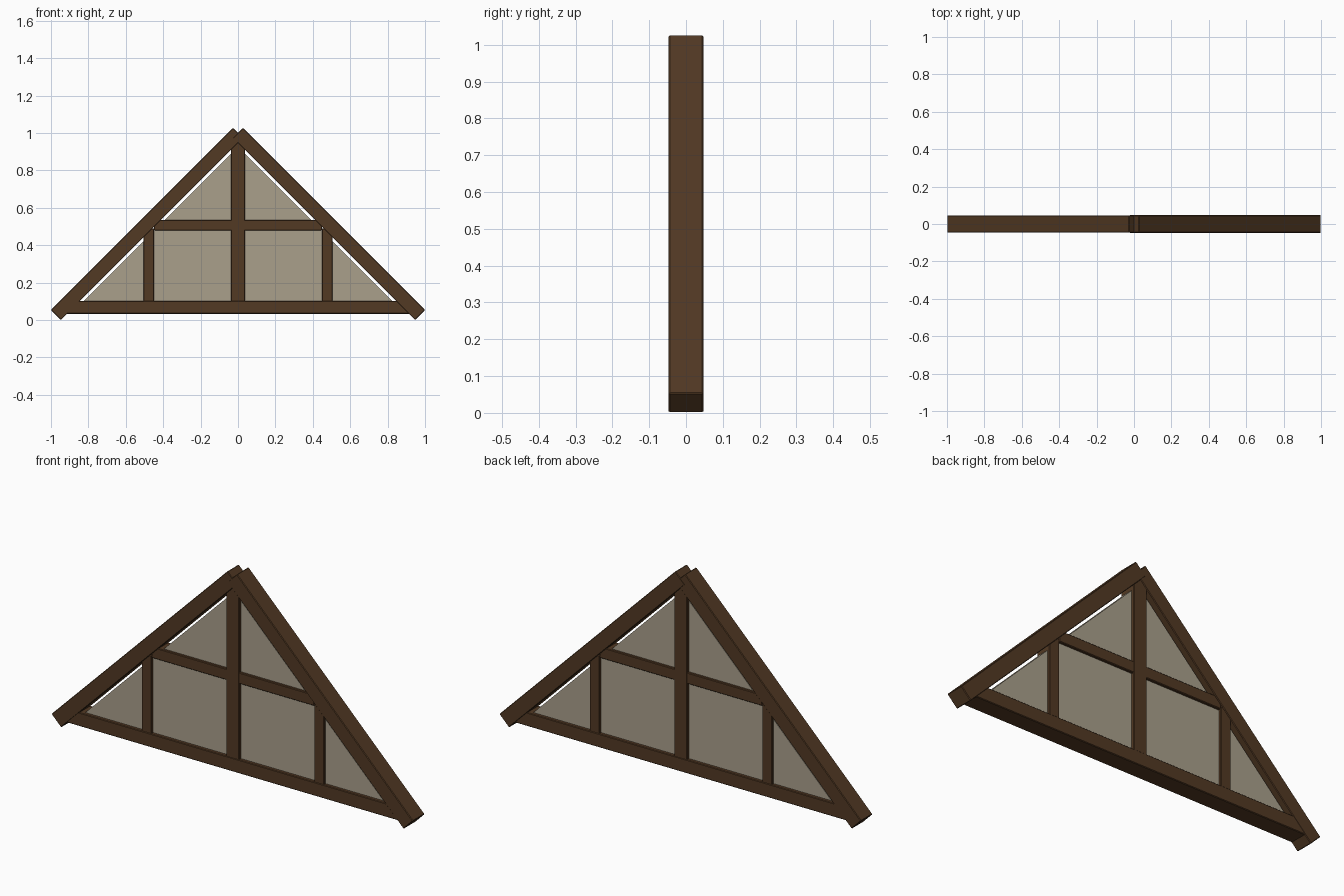
import bpy, bmesh, math
from mathutils import Vector, Matrix

if "Cube" in bpy.data.objects:
    bpy.data.objects.remove(bpy.data.objects["Cube"])


def material(name, color):
    m = bpy.data.materials.new(name)
    m.diffuse_color = (*color, 1)
    m.use_nodes = True
    m.node_tree.nodes["Principled BSDF"].inputs["Base Color"].default_value = m.diffuse_color
    return m


WOOD = material("dark_wood", (0.085, 0.041, 0.017))
PLASTER = material("plaster", (0.40, 0.35, 0.26))


def finish(name, bm, mat):
    bmesh.ops.recalc_face_normals(bm, faces=bm.faces)
    mesh = bpy.data.meshes.new(name)
    bm.to_mesh(mesh)
    bm.free()
    mesh.materials.append(mat)
    obj = bpy.data.objects.new(name, mesh)
    bpy.context.collection.objects.link(obj)
    return obj


def beam(name, start, end, width, depth):
    """Squared timber running between two (x, z) points."""
    a, b = Vector((start[0], 0, start[1])), Vector((end[0], 0, end[1]))
    d = b - a
    angle = -math.atan2(d.z, d.x)
    bm = bmesh.new()
    bmesh.ops.create_cube(bm, size=1, matrix=Matrix.Translation((a + b) / 2)
                          @ Matrix.Rotation(angle, 4, 'Y')
                          @ Matrix.Diagonal((d.length, depth, width, 1)))
    obj = finish(name, bm, WOOD)
    bev = obj.modifiers.new("worn_edges", 'BEVEL')
    bev.width = 0.003
    bev.segments = 1
    return obj


# Sloping rafters, crossing at the ridge, and the short side posts
for side, s in (("left", -1), ("right", 1)):
    beam(side + "_rafter", (s * 0.9735, 0.0265), (0, 1.0), 0.075, 0.093 + s * 0.001)
    beam(side + "_post", (s * 0.477, 0.08), (s * 0.477, 0.49), 0.055, 0.084)

# Horizontal timbers
beam("tie_beam", (-0.93, 0.067), (0.93, 0.067), 0.068, 0.090)
beam("collar_beam", (-0.45, 0.507), (0.45, 0.507), 0.056, 0.082)

# Central upright
beam("king_post", (0, 0.08), (0, 0.965), 0.073, 0.086)

# Triangular infill, set slightly in from the rafters
bm = bmesh.new()
half = 0.028
face = bm.faces.new([bm.verts.new((x, -half, z))
                     for x, z in ((-0.865, 0.06), (0.865, 0.06), (0, 0.925))])
ext = bmesh.ops.extrude_face_region(bm, geom=[face])
bmesh.ops.translate(bm, vec=(0, 2 * half, 0),
                    verts=[v for v in ext["geom"] if isinstance(v, bmesh.types.BMVert)])
finish("infill_panel", bm, PLASTER)
